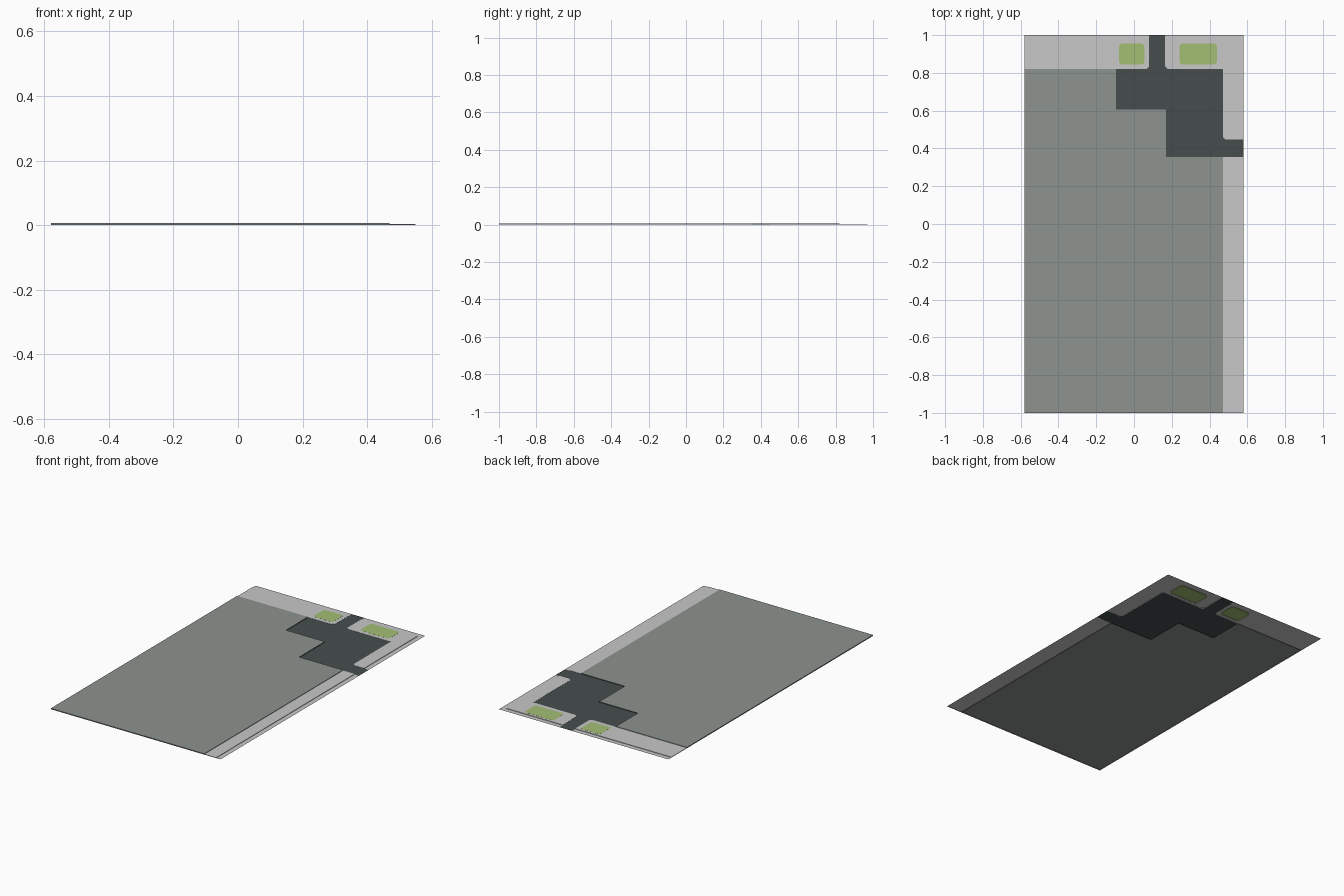
import bpy, bmesh, math

if "Cube" in bpy.data.objects:
    bpy.data.objects.remove(bpy.data.objects["Cube"])

def material(name, rgb):
    m = bpy.data.materials.new(name)
    m.diffuse_color = (*rgb, 1)
    m.use_nodes = True
    m.node_tree.nodes["Principled BSDF"].inputs["Base Color"].default_value = m.diffuse_color
    return m

CONCRETE = material("pale_concrete", (0.578, 0.578, 0.578))
PAVING = material("grey_paving", (0.271, 0.292, 0.275))
ASPHALT = material("dark_asphalt", (0.061, 0.075, 0.075))
GRASS = material("grass_green", (0.366, 0.521, 0.174))

# main layout lines
X, Y = 0.58, 1.0            # outer edge
KX, KY = 0.55, 0.97         # kerb line
LX, LY = 0.47, 0.82         # lot edge
AX0, AX1 = 0.08, 0.165      # back driveway
AY0, AY1 = 0.355, 0.447     # side driveway
F = 0.014                   # driveway flare
LOT_Z, WALK_Z, ROAD_Z, GRASS_Z = 0.006, 0.003, 0.002, 0.0035

def sheet(name, outlines, z, mat, walls=True, wall_mat=None, wall_rule=None):
    """Flat filled outline (later outlines are holes) with a skirt to the ground."""
    bm = bmesh.new()
    rims = []
    for pts in outlines:
        vs = [bm.verts.new((x, y, z)) for x, y in pts]
        rims += [bm.edges.new((vs[i], vs[(i + 1) % len(vs)])) for i in range(len(vs))]
    bmesh.ops.triangle_fill(bm, edges=rims, use_beauty=True, normal=(0, 0, 1))
    for f in bm.faces:
        f.normal_update()
        if f.normal.z < 0:
            f.normal_flip()
    if walls and z > 0:
        out = bmesh.ops.extrude_edge_only(bm, edges=rims)["geom"]
        for v in out:
            if isinstance(v, bmesh.types.BMVert):
                v.co.z = 0
        bmesh.ops.recalc_face_normals(bm, faces=bm.faces)
        bm.normal_update()
        if max(bm.faces, key=lambda f: abs(f.normal.z) * f.calc_area()).normal.z < 0:
            bmesh.ops.reverse_faces(bm, faces=bm.faces)
    bm.normal_update()
    for f in bm.faces:
        if wall_rule and abs(f.normal.z) < 0.5 and wall_rule(f.calc_center_median()):
            f.material_index = 1
    me = bpy.data.meshes.new(name)
    bm.to_mesh(me)
    bm.free()
    me.materials.append(mat)
    if wall_mat:
        me.materials.append(wall_mat)
    ob = bpy.data.objects.new(name, me)
    bpy.context.collection.objects.link(ob)
    return ob

def rounded(x0, x1, y0, y1, r=0.018, n=4):
    pts = []
    for k, (cx, cy) in enumerate([(x1 - r, y1 - r), (x0 + r, y1 - r),
                                  (x0 + r, y0 + r), (x1 - r, y0 + r)]):
        for i in range(n + 1):
            a = math.pi / 2 * (k + i / n)
            pts.append((cx + r * math.cos(a), cy + r * math.sin(a)))
    return pts

# raised lot, walls of the recess are asphalt coloured
sheet("lot", [[(-X, -Y), (LX, -Y), (LX, AY0), (0.17, AY0), (0.17, 0.605),
               (-0.095, 0.605), (-0.095, LY), (-X, LY)]], LOT_Z, PAVING,
      wall_mat=ASPHALT, wall_rule=lambda c: c.x > -0.1 and c.y > 0.3)

# recessed parking area with its two driveways
sheet("parking_area", [[(0.17, AY0), (KX, AY0), (KX, AY1), (LX + F, AY1), (LX, AY1 + F),
                        (LX, LY), (AX1 + F, LY), (AX1, LY + F), (AX1, KY), (AX0, KY),
                        (AX0, LY + F), (AX0 - F, LY), (-0.095, LY), (-0.095, 0.605),
                        (0.17, 0.605)]], ROAD_Z, ASPHALT, walls=False)

# sloping aprons from the driveways to the street edge
def apron(name, verts):
    me = bpy.data.meshes.new(name)
    me.from_pydata(verts, [], [(0, 1, 2, 3)])
    me.materials.append(ASPHALT)
    bpy.context.collection.objects.link(bpy.data.objects.new(name, me))

apron("back_apron", [(AX0, KY, ROAD_Z), (AX1, KY, ROAD_Z), (AX1, Y, 0), (AX0, Y, 0)])
apron("side_apron", [(KX, AY0, ROAD_Z), (X, AY0, 0), (X, AY1, 0), (KX, AY1, ROAD_Z)])

# grass beds set into the pavement
bed_left = rounded(-0.08, 0.055, 0.845, 0.955)
bed_right = rounded(0.24, 0.44, 0.845, 0.955)
sheet("grass_bed_left", [bed_left], GRASS_Z, GRASS)
sheet("grass_bed_right", [bed_right], GRASS_Z, GRASS)

# pavement pieces between the driveways
sheet("pavement_back_left", [[(-X, LY), (AX0 - F, LY), (AX0, LY + F), (AX0, KY), (-X, KY)],
                             bed_left], WALK_Z, CONCRETE)
sheet("pavement_corner", [[(AX1, KY), (AX1, LY + F), (AX1 + F, LY), (LX, LY), (LX, AY1 + F),
                           (LX + F, AY1), (KX, AY1), (KX, KY)], bed_right], WALK_Z, CONCRETE)
sheet("pavement_right", [[(LX, -Y), (KX, -Y), (KX, AY0), (LX, AY0)]], WALK_Z, CONCRETE)

# low gutter strip along the street sides
sheet("gutter_back_left", [[(-X, KY), (AX0, KY), (AX0, Y), (-X, Y)]], 0, CONCRETE)
sheet("gutter_corner", [[(AX1, KY), (KX, KY), (KX, AY1), (X, AY1), (X, Y), (AX1, Y)]], 0, CONCRETE)
sheet("gutter_right", [[(KX, -Y), (X, -Y), (X, AY0), (KX, AY0)]], 0, CONCRETE)
